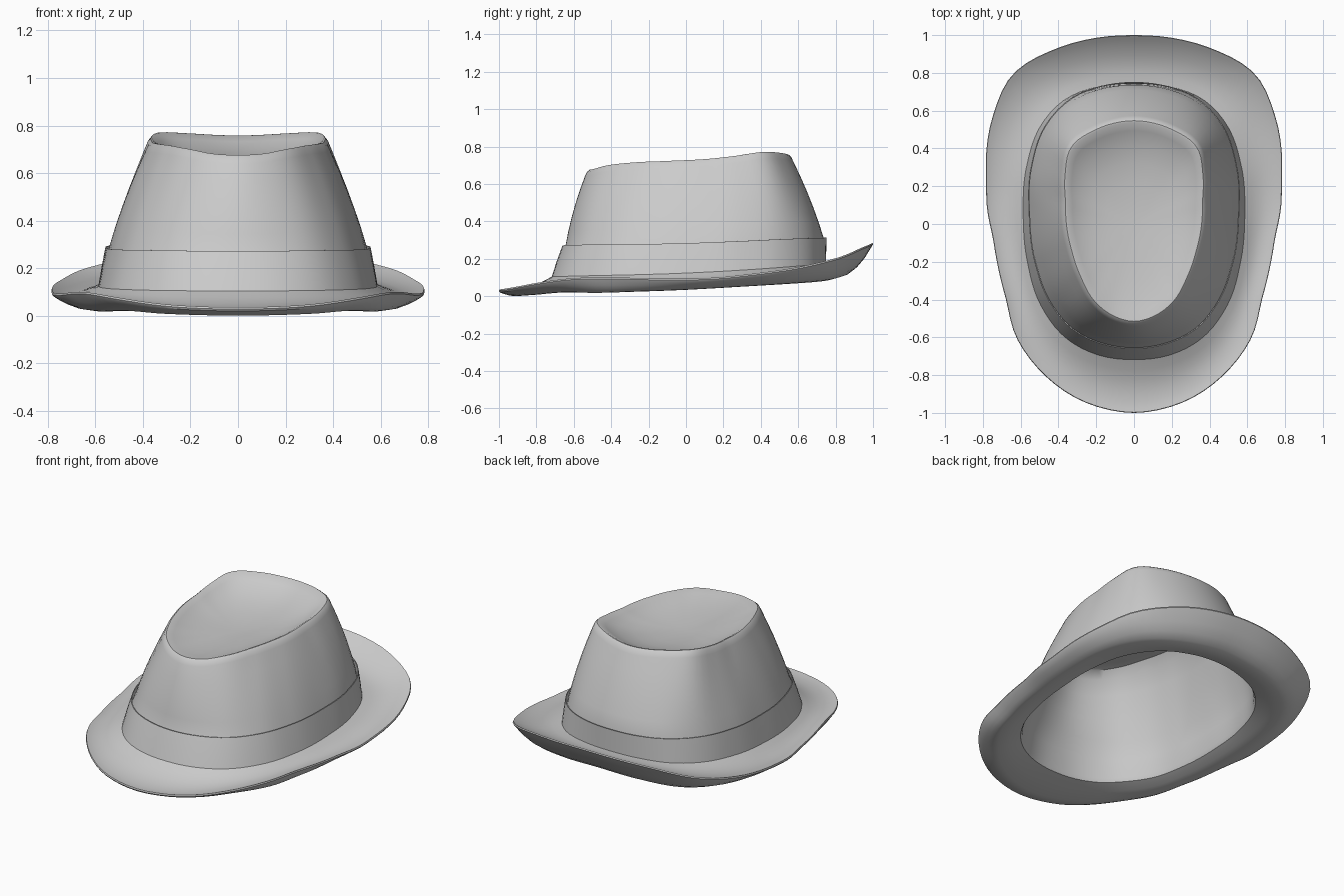
import bpy, bmesh, math

if "Cube" in bpy.data.objects:
    bpy.data.objects.remove(bpy.data.objects["Cube"])

N = 96  # points around each ring


def ring(pts):
    """Half outline (x, y, z) front to back -> mirrored smooth list of (radius, z) by angle."""
    k = [(math.atan2(x, -y), math.hypot(x, y), z) for x, y, z in pts]
    # mirror across x = 0 and add one extra neighbour past the back
    k = ([(-a, r, z) for a, r, z in reversed(k[1:])] + k
         + [(2 * math.pi - k[-2][0], *k[-2][1:])])

    def sample(a):
        for i in range(1, len(k) - 2):
            if k[i][0] <= a <= k[i + 1][0] + 1e-9:
                break
        p0, p1, p2, p3 = k[i - 1:i + 3]
        h = p2[0] - p1[0]
        t = (a - p1[0]) / h
        out = []
        for c in (1, 2):
            m1 = (p2[c] - p0[c]) / (p2[0] - p0[0]) * h
            m2 = (p3[c] - p1[c]) / (p3[0] - p1[0]) * h
            out.append((2*t**3 - 3*t*t + 1) * p1[c] + (t**3 - 2*t*t + t) * m1
                       + (3*t*t - 2*t**3) * p2[c] + (t**3 - t*t) * m2)
        return tuple(out)
    half = [sample(math.pi * i / (N // 2)) for i in range(N // 2 + 1)]
    return half + half[-2:0:-1]


def shift(a, dr, dz):
    return [(r + dr, z + dz) for r, z in a]


def mix(a, b, t, dr=0, dz=0, tz=None):
    tz = t if tz is None else tz
    return [(p[0] + (q[0] - p[0]) * t + dr, p[1] + (q[1] - p[1]) * tz + dz)
            for p, q in zip(a, b)]


def dish(a, f, centre_z, depth):
    """Shrink a ring toward the centre while bending it down to centre_z."""
    return [(r * f, centre_z + (z - centre_z) * depth) for r, z in a]


def loft(name, rings, cap_start=None, cap_end=None, loop=False):
    bm = bmesh.new()
    vs = []
    for rg in rings:
        vs.append([bm.verts.new((r * math.sin(2 * math.pi * i / N),
                                 -r * math.cos(2 * math.pi * i / N), z))
                   for i, (r, z) in enumerate(rg)])
    pairs = list(zip(vs, vs[1:])) + ([(vs[-1], vs[0])] if loop else [])
    for a, b in pairs:
        for i in range(N):
            j = (i + 1) % N
            bm.faces.new((a[i], b[i], b[j], a[j]))
    for z, rg in ((cap_start, vs[0]), (cap_end, vs[-1])):
        if z is not None:
            c = bm.verts.new((0, 0, z))
            for i in range(N):
                bm.faces.new((c, rg[i], rg[(i + 1) % N]))
    bmesh.ops.recalc_face_normals(bm, faces=bm.faces)
    me = bpy.data.meshes.new(name)
    bm.to_mesh(me)
    bm.free()
    ob = bpy.data.objects.new(name, me)
    bpy.context.collection.objects.link(ob)
    bpy.ops.object.select_all(action='DESELECT')
    ob.select_set(True)
    bpy.context.view_layer.objects.active = ob
    bpy.ops.object.shade_smooth_by_angle(angle=math.radians(35))
    return ob


# Key outlines: crown crease, band top, band bottom, brim edge, brim underside
crease = ring([(0, -.505, .675), (.1, -.48, .68), (.2, -.405, .7), (.28, -.26, .715),
               (.33, -.1, .722), (.353, .1, .732), (.357, .25, .748), (.325, .4, .77),
               (.2, .49, .766), (.1, .525, .76), (0, .537, .757)])
top = ring([(0, -.65, .27), (.17, -.624, .271), (.32, -.55, .273), (.44, -.405, .275),
            (.515, -.2, .277), (.545, .05, .283), (.535, .3, .293), (.465, .51, .303),
            (.33, .655, .308), (.17, .722, .31), (0, .742, .312)])
base = ring([(0, -.715, .108), (.19, -.69, .109), (.36, -.6, .111), (.49, -.43, .115),
             (.56, -.2, .122), (.582, .05, .131), (.565, .3, .143), (.495, .51, .156),
             (.37, .65, .166), (.19, .722, .174), (0, .742, .177)])
edge = ring([(0, -.997, .036), (.2, -.963, .041), (.34, -.9, .052), (.5, -.77, .076),
             (.62, -.6, .097), (.68, -.38, .1), (.74, -.1, .094), (.777, .1, .097),
             (.781, .25, .108), (.745, .57, .15), (.64, .79, .2), (.4, .93, .255),
             (.2, .983, .277), (0, .997, .285)])
under = ring([(0, -.9, .001), (.3, -.8, .008), (.45, -.66, .02), (.57, -.48, .018),
              (.62, -.3, .023), (.655, 0, .034), (.655, .25, .048), (.61, .55, .066),
              (.47, .73, .08), (.25, .81, .1), (0, .83, .112)])

# Hat body: dished top and crown wall
shoulder = shift(crease, .036, -.035)
body = [dish(crease, f, .648, d) for f, d in
        ((.2, .03), (.4, .1), (.6, .25), (.78, .48), (.92, .78))]
body += [crease, shift(crease, .01, .001), shift(crease, .024, -.01), shoulder]
body += [mix(shoulder, shift(top, -.006, 0), t, .04 * t * (1 - t)) for t in (.2, .4, .6, .8)]
body += [shift(top, -.006, 0), shift(base, -.004, 0)]
# Brim: slight hollow around the crown, upturned edge, rounded lip, underside
body += [mix(base, edge, t, 0, -.11 * t * (1 - t)) for t in (.2, .4, .6, .8, .92)]
body += [edge, shift(edge, .003, -.008), shift(edge, -.002, -.016)]
body += [mix(edge, under, t, 0, -.012 * (1 - t), tz) for t, tz in
         ((.25, .42), (.5, .72), (.75, .92))]
# Hollow inside: underside rounds over into the crown
opening = mix(under, base, 0, 0, .015)
opening = [(b[0] - .025, o[1] * .8 + b[1] * .2) for o, b in zip(opening, base)]
inner_top = shift(top, -.026, 0)
inner_roof = shift(crease, .012, -.045)
body += [under, mix(under, opening, .5, 0, 0, .3), opening, shift(opening, -.01, .022),
         mix(base, top, .4, -.028)]
body += [mix(inner_top, inner_roof, t, .04 * t * (1 - t)) for t in (0, .33, .66, .9)]
body += [shift(crease, -.01, -.04)]
body += [dish(shift(crease, 0, -.025), f, .623, d) for f, d in
         ((.92, .78), (.78, .48), (.6, .25), (.4, .1), (.2, .03))]
loft("hat_body", body, cap_start=.646, cap_end=.622)

# Hat band: thin sloping strip standing slightly off the foot of the crown
loft("hat_band", [shift(base, .006, -.012), mix(base, top, .5, .008), shift(top, .01, .002),
                  shift(top, .005, .002), mix(base, top, .5, .003),
                  shift(base, 0, -.012)], loop=True)
